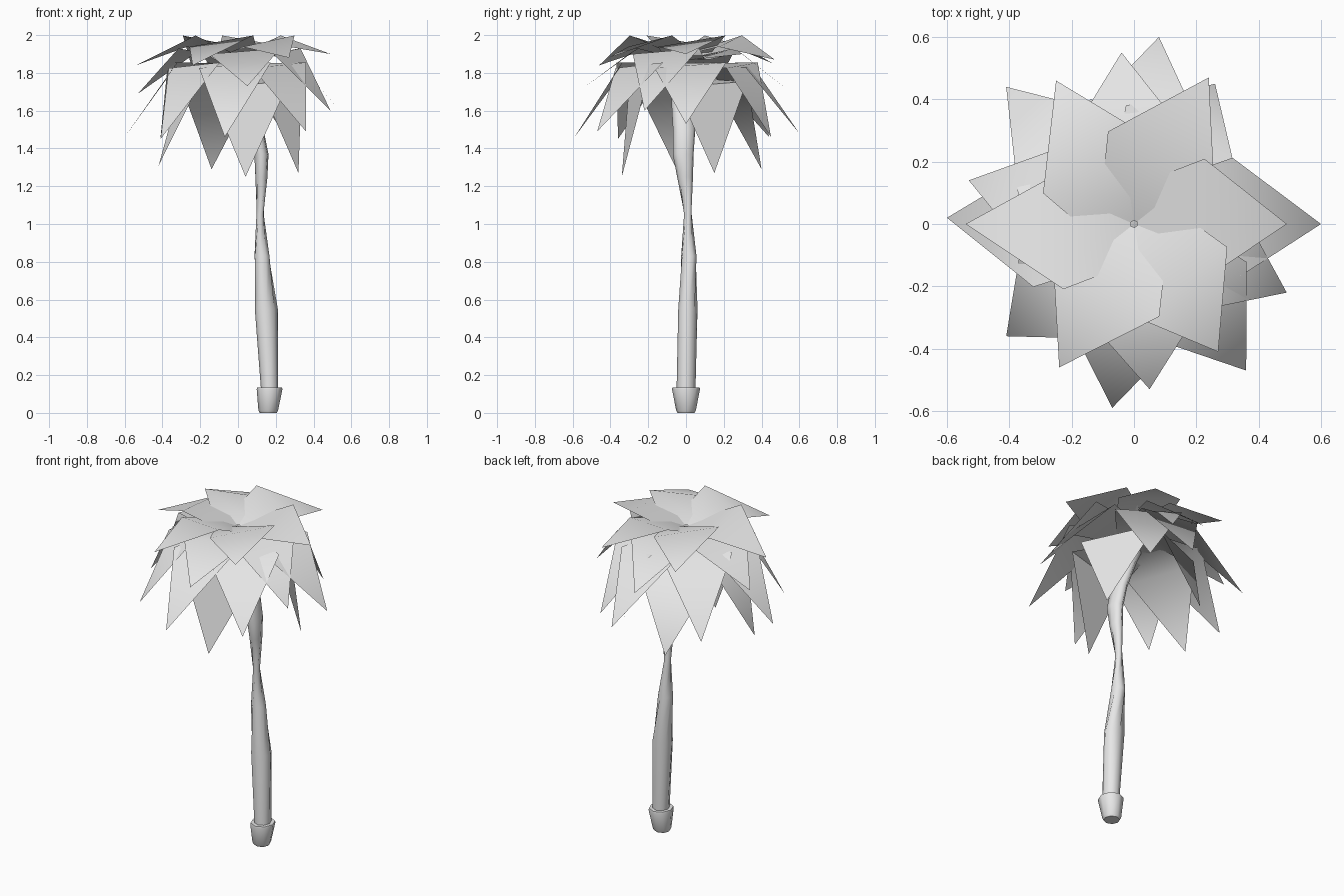
import bpy, bmesh, math
from mathutils import Vector

cube = bpy.data.objects.get("Cube")
if cube:
    bpy.data.objects.remove(cube, do_unlink=True)

grey = bpy.data.materials.new("pale_grey")
grey.use_nodes = True
grey.diffuse_color = (0.8, 0.8, 0.8, 1)
grey.node_tree.nodes["Principled BSDF"].inputs["Base Color"].default_value = (0.8, 0.8, 0.8, 1)


def finish(bm, name, smooth):
    mesh = bpy.data.meshes.new(name)
    bm.to_mesh(mesh)
    bm.free()
    mesh.materials.append(grey)
    obj = bpy.data.objects.new(name, mesh)
    bpy.context.collection.objects.link(obj)
    bpy.ops.object.select_all(action='DESELECT')
    bpy.context.view_layer.objects.active = obj
    obj.select_set(True)
    bpy.ops.object.shade_smooth_by_angle(angle=math.radians(smooth))


def loft(name, rings, sides, smooth):
    """Skin elliptical rings given as (x, y, z, radius_x, radius_y, twist)."""
    bm = bmesh.new()
    loops = []
    for x, y, z, rx, ry, twist in rings:
        loop = []
        for i in range(sides):
            a = math.tau * i / sides + math.radians(twist)
            loop.append(bm.verts.new((x + rx * math.cos(a), y + ry * math.sin(a), z)))
        loops.append(loop)
    for low, high in zip(loops, loops[1:]):
        for i in range(sides):
            j = (i + 1) % sides
            bm.faces.new((low[i], low[j], high[j], high[i]))
    bm.faces.new(loops[0][::-1])
    bm.faces.new(loops[-1])
    finish(bm, name, smooth)


def leaf(bm, tip, rim_r, rim_z, half, base_r, base_z, base_half, lean, tilt):
    """A folded leaf: an inner panel rising to the rim, then a hanging point."""
    tip = Vector(tip)
    a = math.atan2(tip.y, tip.x) + math.radians(lean)
    out = Vector((math.cos(a), math.sin(a), 0))
    side = Vector((-out.y, out.x, 0))

    def point(r, s, z):
        return bm.verts.new(out * r + side * s + Vector((0, 0, z)))

    b1, b2 = point(base_r, -base_half, base_z), point(base_r, base_half, base_z)
    s1, s2 = point(rim_r, -half, rim_z - tilt), point(rim_r, half, rim_z + tilt)
    bm.faces.new((b1, s1, s2, b2))
    bm.faces.new((s1, bm.verts.new(tip), s2))


def leaf_layer(name, tips, **shape):
    bm = bmesh.new()
    for tip in tips:
        leaf(bm, tip, **shape)
    finish(bm, name, 70)


# Root bulb and twisted trunk
loft("root_bulb", [
    (0.16, 0, 0, 0.045, 0.045, 0),
    (0.16, 0, 0.012, 0.052, 0.052, 0),
    (0.167, 0, 0.125, 0.068, 0.074, 0),
    (0.167, 0, 0.135, 0.066, 0.072, 0)], 8, 50)
loft("trunk", [
    (0.167, 0, 0.12, 0.045, 0.05, 0),
    (0.15, 0.01, 0.55, 0.061, 0.051, 0),
    (0.127, 0.015, 0.83, 0.041, 0.042, 30),
    (0.117, 0.01, 1.05, 0.02, 0.021, 60),
    (0.124, -0.005, 1.25, 0.032, 0.042, 90),
    (0.124, -0.015, 1.37, 0.038, 0.056, 100),
    (0.1, -0.01, 1.5, 0.036, 0.06, 100),
    (0.03, -0.02, 1.68, 0.04, 0.06, 100),
    (-0.05, -0.03, 1.84, 0.04, 0.05, 100)], 8, 80)

# Steep inner leaves hanging close to the trunk
leaf_layer("inner_hanging_leaves", [
    (0.04, -0.34, 1.25), (0.32, 0.15, 1.27),
    (-0.14, 0.4, 1.29), (-0.42, -0.06, 1.31)],
    rim_r=0.26, rim_z=1.74, half=0.22, base_r=0.02, base_z=1.77, base_half=0.12, lean=6, tilt=0.015)

# Wide ring of outer leaves
leaf_layer("outer_hanging_leaves", [
    (-0.6, 0.02, 1.46), (0.6, 0, 1.53), (-0.07, -0.59, 1.46), (0.08, 0.6, 1.48),
    (0.36, -0.47, 1.49), (-0.41, -0.36, 1.45), (-0.41, 0.44, 1.46), (0.26, 0.45, 1.46)],
    rim_r=0.33, rim_z=1.84, half=0.19, base_r=0.04, base_z=1.85, base_half=0.11, lean=4, tilt=0.015)

# Shallower leaves under the crown rim
leaf_layer("middle_leaves", [
    (0.49, -0.22, 1.6), (0.05, -0.53, 1.73), (-0.04, 0.55, 1.7), (-0.53, 0.14, 1.69)],
    rim_r=0.28, rim_z=1.915, half=0.19, base_r=0.03, base_z=1.87, base_half=0.12, lean=2, tilt=0.015)

# Crown leaves dipping to a shallow bowl in the centre
leaf_layer("crown_leaves", [
    (-0.54, 0, 1.84), (0.49, 0, 1.9), (-0.25, 0.46, 1.85),
    (0.24, 0.47, 1.87), (-0.24, -0.46, 1.84), (0.27, -0.41, 1.88)],
    rim_r=0.25, rim_z=1.968, half=0.18, base_r=0.01, base_z=1.89, base_half=0.12, lean=7, tilt=0.03)
